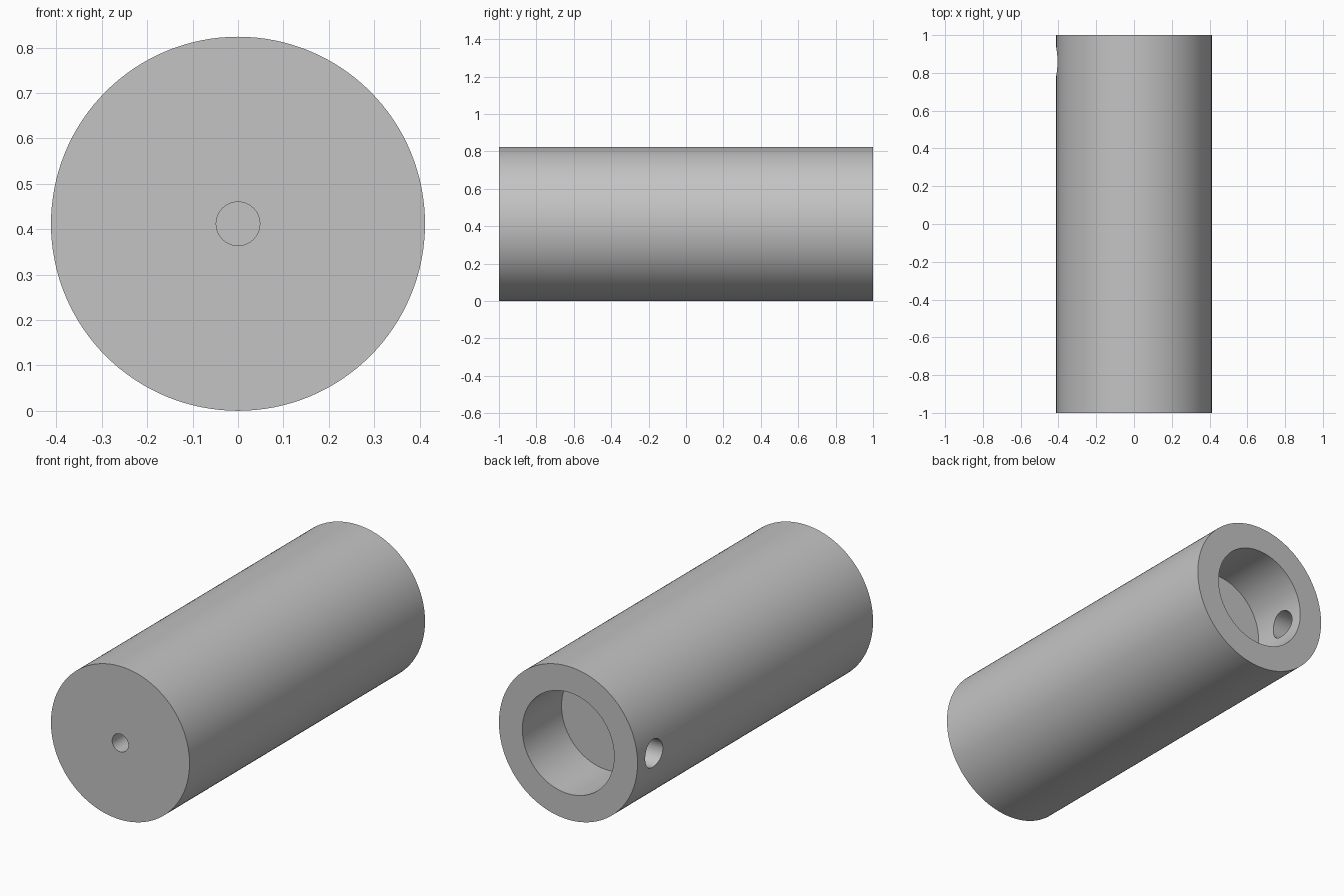
import bpy, bmesh, math
from mathutils import Matrix, Vector

cube = bpy.data.objects.get("Cube")
if cube:
    bpy.data.objects.remove(cube, do_unlink=True)

RADIUS = 0.412
BORE_RADIUS, BORE_FLOOR = 0.273, 0.667
PILOT_RADIUS, PILOT_FLOOR = 0.048, -0.7
PIN_RADIUS, PIN_Y = 0.075, 0.86

steel = bpy.data.materials.new("grey_steel")
steel.use_nodes = True
grey = (0.55, 0.55, 0.55, 1)
steel.diffuse_color = grey
steel.node_tree.nodes["Principled BSDF"].inputs["Base Color"].default_value = grey


def make_object(name, bm):
    bmesh.ops.recalc_face_normals(bm, faces=bm.faces)
    mesh = bpy.data.meshes.new(name)
    bm.to_mesh(mesh)
    bm.free()
    mesh.materials.append(steel)
    obj = bpy.data.objects.new(name, mesh)
    bpy.context.collection.objects.link(obj)
    return obj


# Body: one turned profile (radius, y) with a front pilot hole and a rear bore
profile = [(0, PILOT_FLOOR), (PILOT_RADIUS, PILOT_FLOOR), (PILOT_RADIUS, -1),
           (RADIUS, -1), (RADIUS, 1), (BORE_RADIUS, 1),
           (BORE_RADIUS, BORE_FLOOR), (0, BORE_FLOOR)]
bm = bmesh.new()
verts = [bm.verts.new((r, y, RADIUS)) for r, y in profile]
edges = [bm.edges.new(pair) for pair in zip(verts, verts[1:])]
bmesh.ops.spin(bm, geom=verts + edges, cent=(0, 0, RADIUS), axis=(0, 1, 0),
               angle=math.tau, steps=128)
bmesh.ops.remove_doubles(bm, verts=bm.verts, dist=0.0001)
body = make_object("cylinder_body", bm)

# Cross hole through one wall into the bore
bm = bmesh.new()
bmesh.ops.create_cone(bm, cap_ends=True, segments=64, radius1=PIN_RADIUS,
                      radius2=PIN_RADIUS, depth=0.4,
                      matrix=Matrix.Translation(Vector((-0.35, PIN_Y, RADIUS)))
                      @ Matrix.Rotation(math.pi / 2, 4, 'Y'))
cutter = make_object("pin_hole_cutter", bm)
cutter.hide_render = True

cut = body.modifiers.new("pin_hole", 'BOOLEAN')
cut.operation = 'DIFFERENCE'
cut.solver = 'EXACT'
cut.object = cutter

bpy.ops.object.select_all(action='DESELECT')
body.select_set(True)
bpy.context.view_layer.objects.active = body
bpy.ops.object.modifier_apply(modifier=cut.name)
bpy.data.objects.remove(cutter, do_unlink=True)
bpy.ops.object.shade_smooth_by_angle(angle=math.radians(30))
